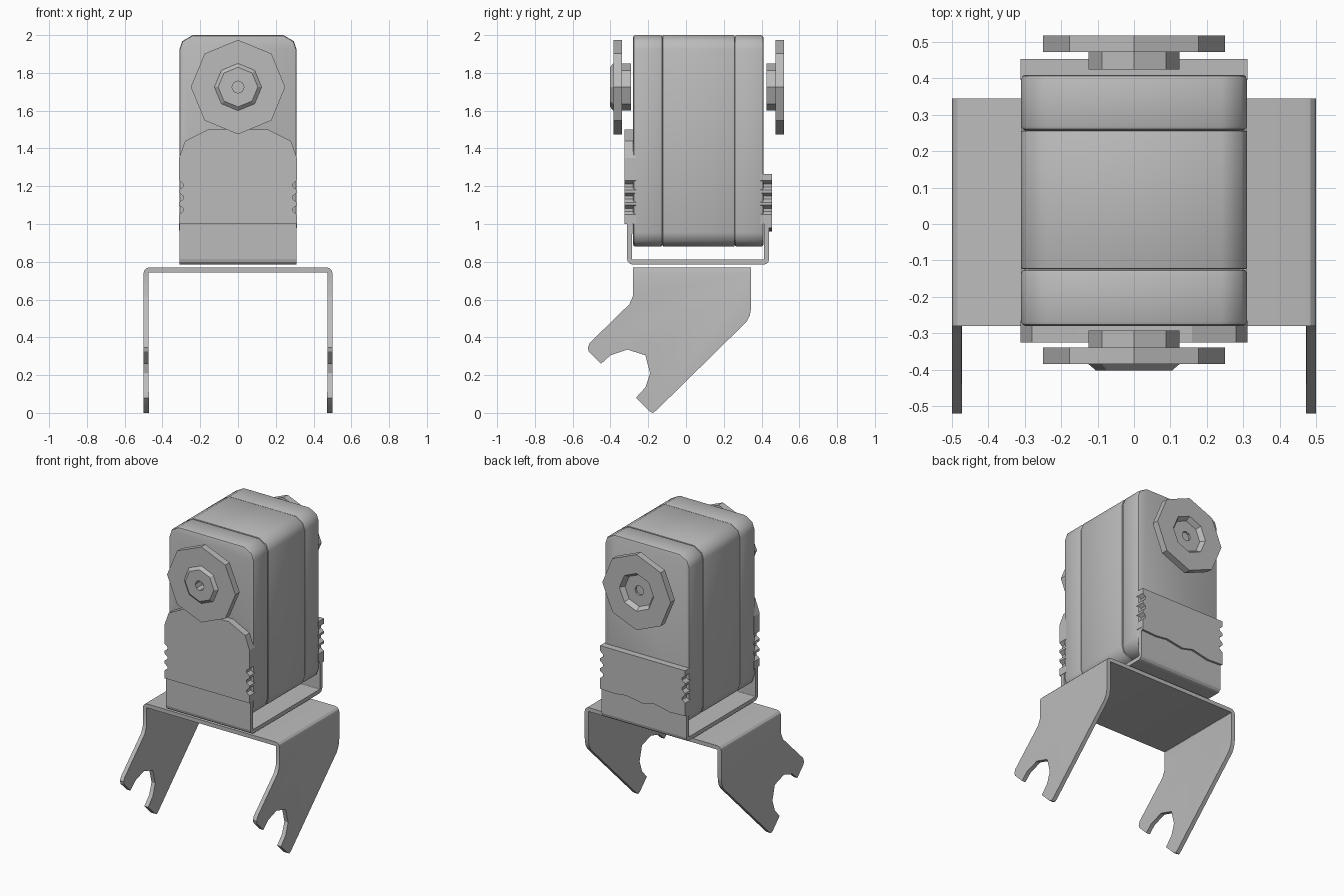
import bpy, bmesh, math
from mathutils import Vector

cube = bpy.data.objects.get("Cube")
if cube:
    bpy.data.objects.remove(cube, do_unlink=True)

grey = bpy.data.materials.new("plain grey")
grey.use_nodes = True
grey.diffuse_color = (0.5, 0.5, 0.5, 1)
grey.node_tree.nodes["Principled BSDF"].inputs["Base Color"].default_value = (0.5, 0.5, 0.5, 1)


def finish(name, bm):
    bmesh.ops.recalc_face_normals(bm, faces=bm.faces)
    mesh = bpy.data.meshes.new(name)
    bm.to_mesh(mesh)
    bm.free()
    ob = bpy.data.objects.new(name, mesh)
    bpy.context.collection.objects.link(ob)
    mesh.materials.append(grey)
    return ob


def prism(name, pts, axis, a, b):
    """Extrude a (side, z) outline along x or y from a to b."""
    bm = bmesh.new()
    place = (lambda p, d: (d, p[0], p[1])) if axis == "x" else (lambda p, d: (p[0], d, p[1]))
    face = bm.faces.new([bm.verts.new(place(p, a)) for p in pts])
    moved = bmesh.ops.extrude_face_region(bm, geom=[face])["geom"]
    shift = Vector((b - a, 0, 0) if axis == "x" else (0, b - a, 0))
    bmesh.ops.translate(bm, vec=shift, verts=[v for v in moved if isinstance(v, bmesh.types.BMVert)])
    return finish(name, bm)


def mirrored(half):
    """Complete a right-hand outline with its left-hand mirror."""
    return half + [(-x, z) for x, z in reversed(half)]


def apply_modifiers(ob):
    bpy.context.view_layer.objects.active = ob
    for m in list(ob.modifiers):
        bpy.ops.object.modifier_apply(modifier=m.name)


def smooth(ob, angle=25):
    bpy.ops.object.select_all(action="DESELECT")
    ob.select_set(True)
    bpy.context.view_layer.objects.active = ob
    bpy.ops.object.shade_smooth_by_angle(angle=math.radians(angle))


def channel(a, b, bottom, top, t, r=0.03):
    """U-shaped sheet outline: walls at a and b, web at the bottom, rounded bends."""
    def bends(off, rad):
        out = []
        for cx, start in ((a + r, 180), (b - r, 270)):
            for i in range(4):
                ang = math.radians(start + 30 * i)
                out.append((cx + rad * math.cos(ang), bottom + r + rad * math.sin(ang)))
        return [(a + off, top)] + out + [(b - off, top)]
    return bends(0, r) + bends(t, max(r - t, 0.004))[::-1]


# Three-piece motor case with narrow seams
case = mirrored([(0.24, 0.88), (0.295, 0.91), (0.31, 0.955),
                 (0.31, 1.925), (0.295, 1.968), (0.24, 2.0)])
for name, y0, y1 in (("case_front", -0.28, -0.124), ("case_middle", -0.124, 0.257),
                     ("case_back", 0.257, 0.41)):
    ob = prism(name, case, "y", y0, y1)
    bev = ob.modifiers.new("edge", "BEVEL")
    bev.width, bev.segments, bev.limit_method = 0.012, 2, "ANGLE"
    bev.angle_limit = math.radians(60)
    if name == "case_middle":
        bev.width = 0.005
    apply_modifiers(ob)
    smooth(ob, 40)


# Cover plates with three grip notches on each side
def notched(base, top):
    side = list(base)
    for i in range(3):
        z = 1.05 + 0.065 * i
        side += [(0.312, z), (0.29, z + 0.017), (0.29, z + 0.033), (0.312, z + 0.05)]
    return mirrored(side + top)


prism("front_cover", notched([(0.312, 1.0)], [(0.312, 1.35), (0.28, 1.44), (0.16, 1.5)]),
      "y", -0.325, -0.265)
prism("back_cover", notched([(0.312, 1.0)], [(0.312, 1.265)]), "y", 0.395, 0.454)
prism("back_cover_lip", [(-0.312, 1.0), (-0.312, 0.965), (-0.2, 0.96), (-0.08, 0.985), (0.0, 0.965),
                         (0.12, 0.985), (0.2, 0.975), (0.312, 0.98), (0.312, 1.0)],
      "y", 0.44, 0.454)

# Small bracket under the case
prism("case_bracket", channel(-0.312, 0.44, 0.785, 1.0, 0.028), "x", -0.31, 0.31)


# Output horns: octagonal neck and disc, on both sides of the case
def horn(name, y, direction, centre_rise):
    bm = bmesh.new()
    # Radius and distance from the neck's inner end
    steps = [(0.125, 0), (0.125, 0.048), (0.25, 0.048), (0.25, 0.093), (0.125, 0.093),
             (0.105, 0.093 + centre_rise), (0.032, 0.093 + centre_rise), (0.032, 0.05)]
    rings = []
    for rad, d in steps:
        rings.append([bm.verts.new((rad * math.sin(math.tau * k / 8), y + direction * d,
                                    1.725 + rad * math.cos(math.tau * k / 8))) for k in range(8)])
    for lower, upper in zip(rings, rings[1:]):
        for k in range(8):
            n = (k + 1) % 8
            bm.faces.new((lower[k], lower[n], upper[n], upper[k]))
    bm.faces.new(rings[0])
    bm.faces.new(rings[-1])
    finish(name, bm)


horn("front_horn", -0.292, -1, 0.017)
horn("back_horn", 0.425, 1, -0.03)

# Large forked bracket: a bent sheet trimmed to the fork outline
sheet = channel(-0.5, 0.5, -0.77, 0.1, 0.028)
fork_bracket = prism("fork_bracket", [(x, -z) for x, z in sheet], "y", -0.6, 0.6)
fork = [(0.345, 0.85), (0.345, 0.56), (0.338, 0.515), (0.32, 0.482), (-0.155, 0.015),
        (-0.175, 0.0), (-0.195, 0.01), (-0.265, 0.08), (-0.215, 0.135), (-0.19, 0.21),
        (-0.215, 0.305), (-0.31, 0.335), (-0.40, 0.305), (-0.45, 0.26), (-0.515, 0.325),
        (-0.52, 0.345), (-0.51, 0.37), (-0.30, 0.575), (-0.28, 0.62), (-0.28, 0.85)]
trim = prism("fork_trim", fork, "x", -0.6, 0.6)
cut = fork_bracket.modifiers.new("trim", "BOOLEAN")
cut.operation, cut.solver, cut.object = "INTERSECT", "EXACT", trim
apply_modifiers(fork_bracket)
bpy.data.objects.remove(trim, do_unlink=True)
smooth(fork_bracket)
